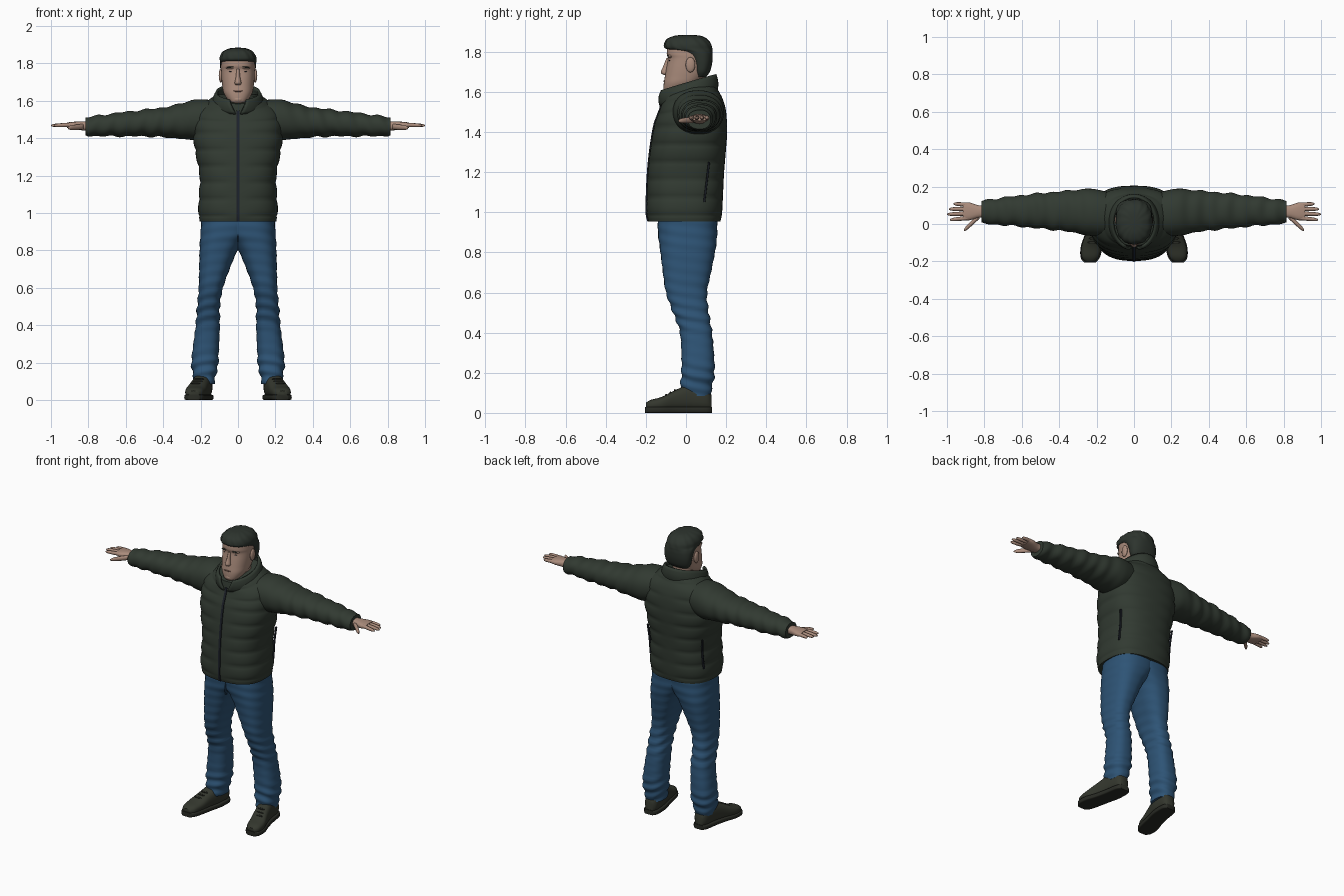
import bpy, bmesh, math
from mathutils import Vector, Matrix

if "Cube" in bpy.data.objects:
    bpy.data.objects.remove(bpy.data.objects["Cube"], do_unlink=True)


def material(name, *rgb):
    mat = bpy.data.materials.new(name)
    mat.use_nodes = True
    mat.diffuse_color = (*rgb, 1)
    shader = mat.node_tree.nodes["Principled BSDF"]
    shader.inputs["Base Color"].default_value = (*rgb, 1)
    shader.inputs["Roughness"].default_value = .8
    return mat


jacket_green = material("jacket green", .031, .042, .031)
denim_blue = material("denim blue", .027, .088, .18)
skin = material("skin", .4, .26, .2)
lip = material("lip", .24, .13, .1)
hair_dark = material("hair dark", .026, .034, .027)
zip_navy = material("zip navy", .012, .015, .022)
shoe_leather = material("shoe leather", .034, .038, .027)
sole_rubber = material("sole rubber", .022, .024, .018)


def finish(bm, name, mat, mirror=False, sharp=50):
    bmesh.ops.recalc_face_normals(bm, faces=bm.faces)
    mesh = bpy.data.meshes.new(name)
    bm.to_mesh(mesh)
    bm.free()
    mesh.materials.append(mat)
    mesh.shade_smooth()
    mesh.set_sharp_from_angle(angle=math.radians(sharp))
    obj = bpy.data.objects.new(name, mesh)
    bpy.context.collection.objects.link(obj)
    if mirror:
        obj.modifiers.new("Mirror", "MIRROR").use_mirror_merge = False
    return obj


def smooth_path(rings, steps):
    """Catmull-Rom interpolation between key cross-sections."""
    out = []
    for i in range(len(rings) - 1):
        p, q, r, s = (rings[min(max(i + k, 0), len(rings) - 1)] for k in (-1, 0, 1, 2))
        for j in range(steps):
            u = j / steps
            out.append([b + .5 * u * (c - a + u * (2*a - 5*b + 4*c - d + u * (3*(b - c) + d - a)))
                        for a, b, c, d in zip(p, q, r, s)])
    return out + [list(rings[-1])]


def loft(name, axis, rings, mat, power=2.2, sides=32, steps=4, relief=None, bend=None, mirror=False):
    """Skin rounded sections (position, low a, high a, low b, high b) along an axis."""
    bm = bmesh.new()
    loops = []
    for t, a0, a1, b0, b1 in smooth_path(rings, steps):
        loop = []
        for k in range(sides):
            ang = math.tau * k / sides
            c, s = math.cos(ang), math.sin(ang)
            swell = relief(t, ang) if relief else 0
            a = (a0 + a1) / 2 + math.copysign(abs(c) ** (2 / power), c) * ((a1 - a0) / 2 + swell)
            b = (b0 + b1) / 2 + math.copysign(abs(s) ** (2 / power), s) * ((b1 - b0) / 2 + swell)
            co = Vector({"X": (t, a, b), "Y": (a, t, b), "Z": (a, b, t)}[axis])
            loop.append(bm.verts.new(bend(co) if bend else co))
        loops.append(loop)
    for low, high in zip(loops, loops[1:]):
        for k in range(sides):
            n = (k + 1) % sides
            bm.faces.new((low[k], low[n], high[n], high[k]))
    bm.faces.new(loops[0])
    bm.faces.new(loops[-1])
    return finish(bm, name, mat, mirror)


def blob(name, centre, size, mat, mirror=False, tilt=0):
    bm = bmesh.new()
    move = Matrix.Translation(centre) @ Matrix.Rotation(tilt, 4, "Y") @ Matrix.Diagonal((*size, 1))
    bmesh.ops.create_uvsphere(bm, u_segments=16, v_segments=10, radius=1, matrix=move)
    return finish(bm, name, mat, mirror)


# Jacket body: quilted rows, with the neckline dropping at the front
def quilting(t, ang):
    seam = abs(math.sin(math.pi * (t - .985) / .088)) ** .5
    return .008 * (seam - 1) * min(1, abs(math.cos(ang)) * 3)


def drop_neckline(co):
    co.z += .35 * min(0, co.y - .03) * min(max((co.z - 1.45) / .15, 0), 1)
    return co


body = [(.955, .205, -.188, .172), (1, .214, -.197, .18), (1.1, .21, -.195, .185), (1.2, .207, -.19, .19),
        (1.3, .225, -.18, .198), (1.4, .24, -.165, .205), (1.5, .236, -.143, .2), (1.56, .215, -.128, .185),
        (1.6, .17, -.122, .165), (1.635, .11, -.115, .145)]
loft("jacket_body", "Z", [(z, -w, w, f, b) for z, w, f, b in body], jacket_green,
     2.6, 64, 8, quilting, drop_neckline)
loft("front_zip", "Z", [(z, -.008, .008, f - .005, f + .01) for z, w, f, b in body[:-1]], zip_navy,
     5, 8, 4, None, drop_neckline)
loft("pocket_zip", "Z", [(1.05, .187, .202, .086, .096), (1.15, .186, .2, .098, .108),
                         (1.25, .194, .206, .11, .12)], zip_navy, 3, 8, mirror=True)

# Stand collar, open at the front
bm = bmesh.new()
columns, rows = 40, 5
grid = []
for i in range(columns + 1):
    u = 2 * i / columns - 1
    column = []
    for j in range(rows + 1):
        v = j / rows
        ang = u * math.radians(175 - 18 * v)
        bulge = .008 * math.sin(math.pi * v)
        x = math.sin(ang) * (.132 - .02 * v + bulge)
        y = .012 - .005 * v + math.cos(ang) * (.137 + bulge)
        low, high = 1.565 + .035 * math.cos(ang), 1.645 + .042 * math.cos(ang)
        column.append(bm.verts.new((x, y, low + (high - low) * v)))
    grid.append(column)
for left, right in zip(grid, grid[1:]):
    for j in range(rows):
        bm.faces.new((left[j], right[j], right[j + 1], left[j + 1]))
collar = finish(bm, "collar", jacket_green)
thick = collar.modifiers.new("Solidify", "SOLIDIFY")
thick.thickness, thick.offset = .014, 0


# Sleeves with slanting folds
def sleeve_folds(t, ang):
    fold = math.sin(t * 75 + 2 * math.sin(ang)) + .6 * math.sin(t * 43 - 2 * math.cos(ang))
    return .0035 * fold * min(1, max(0, (t - .2) * 5))


loft("sleeve", "X", [(.1, -.06, .16, 1.42, 1.6), (.22, -.065, .188, 1.39, 1.608), (.3, -.05, .183, 1.397, 1.587),
                     (.4, -.035, .174, 1.405, 1.565), (.5, -.025, .165, 1.41, 1.553),
                     (.65, -.01, .148, 1.41, 1.535), (.78, 0, .13, 1.412, 1.517), (.815, .004, .124, 1.416, 1.51)],
     jacket_green, 2.2, 40, 9, sleeve_folds, mirror=True)

# Hands
loft("palm", "X", [(.78, .035, .1, 1.44, 1.488), (.83, .033, .1, 1.442, 1.49), (.88, .02, .115, 1.45, 1.488),
                   (.915, .022, .115, 1.456, 1.484)], skin, 2.6, 20, mirror=True)


def finger(name, start, end, radius):
    rings = []
    for u, scale in ((0, 1), (.5, .95), (.85, .75), (1, .25)):
        x, y, z = Vector(start).lerp(Vector(end), u)
        r = radius * scale
        rings.append((x, y - r, y + r, z - r, z + r))
    loft(name, "X", rings, skin, 2, 10, 3, mirror=True)


for label, base, tip, reach in (("index", .032, .022, .985), ("middle", .056, .052, 1),
                                ("ring", .08, .08, .99), ("little", .103, .108, .965)):
    finger(label + "_finger", (.89, base, 1.472), (reach, tip, 1.468), .0115)
finger("thumb", (.825, .045, 1.462), (.91, -.035, 1.455), .0155)


# Jeans: two legs overlapping at the hips, creased at knees and hems
def denim_creases(t, ang):
    amount = .0015 + .0035 * (math.exp(-((t - .48) / .1) ** 2) + math.exp(-((t - .17) / .07) ** 2))
    return amount * math.sin(t * 105 + 2.5 * math.sin(ang + .6))


loft("jeans_leg", "Z", [(.98, -.1, .195, -.14, .155), (.9, -.075, .2, -.14, .156), (.82, -.008, .205, -.13, .148),
                        (.7, .045, .208, -.115, .125), (.6, .08, .21, -.1, .105), (.5, .098, .218, -.065, .113),
                        (.4, .097, .226, -.03, .13), (.25, .103, .245, -.022, .142),
                        (.18, .108, .248, -.024, .14), (.12, .122, .238, -.028, .128), (.085, .125, .236, -.024, .124)],
     denim_blue, 2.5, 40, 7, denim_creases, mirror=True)
loft("jeans_fly", "Z", [(z, -.004, .004, -.142 + d, -.128 + d) for z, d in ((.95, .003), (.9, .002), (.84, .01))],
     denim_blue, 4, 8, mirror=False)

# Shoes with toes turned outward
shoe = [(.127, .182, .026, .09), (.1, .182, .044, .125), (.02, .19, .05, .14), (-.05, .207, .05, .115),
        (-.12, .226, .054, .08), (-.175, .234, .046, .065), (-.2, .236, .026, .05)]
loft("shoe_upper", "Y", [(y, x - w, x + w, .012, top) for y, x, w, top in shoe],
     shoe_leather, 2.6, 28, 5, mirror=True)
loft("shoe_sole", "Y", [(y * 1.025, x - w - .005, x + w + .005, 0, .03) for y, x, w, top in shoe],
     sole_rubber, 6, 24, 5, mirror=True)
for step in range(3):
    blob("shoe_lace", (.207 + .009 * step, -.055 - .022 * step, .113 - .012 * step),
         (.026, .006, .005), sole_rubber, True)

# Head and neck
loft("neck", "Z", [(1.48, -.075, .075, -.065, .1), (1.58, -.068, .068, -.066, .09), (1.7, -.068, .068, -.05, .095)],
     skin, 2)
head = [(1.585, .028, -.098, -.03), (1.6, .05, -.11, 0), (1.64, .076, -.111, .06), (1.68, .084, -.105, .095),
        (1.72, .088, -.098, .108), (1.765, .09, -.09, .115), (1.79, .09, -.096, .118), (1.83, .085, -.088, .112),
        (1.865, .055, -.05, .08)]
loft("head", "Z", [(z, -w, w, f, b) for z, w, f, b in head], skin, 2.3, 40, 5)
loft("nose", "Z", [(1.685, -.014, .014, -.112, -.08), (1.697, -.018, .018, -.126, -.08),
                   (1.73, -.011, .011, -.113, -.075), (1.77, -.009, .009, -.097, -.07)], skin, 2, 14)
blob("brow_ridge", (.034, -.078, 1.778), (.03, .014, .009), skin, True, .08)
blob("eyebrow", (.036, -.086, 1.78), (.024, .0075, .0045), hair_dark, True, .1)
blob("eye", (.034, -.081, 1.757), (.014, .005, .0035), zip_navy, True)
blob("mouth", (0, -.108, 1.652), (.026, .005, .0045), lip)
blob("chin", (0, -.095, 1.608), (.03, .019, .018), skin)
blob("ear", (.092, .022, 1.735), (.011, .024, .038), skin, True)


# Short hair: nape, sides and swept fringe
def strands(t, ang):
    return .0025 * math.sin(13 * ang + 60 * t) * min(1, max(0, (t - 1.78) * 20))


hair = [(1.675, .066, .045, .1), (1.7, .084, .035, .119), (1.74, .092, .028, .13), (1.778, .095, .004, .133),
        (1.8, .096, -.035, .132), (1.815, .097, -.1, .131), (1.84, .094, -.107, .124), (1.865, .077, -.092, .103),
        (1.88, .045, -.055, .07), (1.884, .012, -.015, .025)]
loft("hair", "Z", [(z, -w, w, f, b) for z, w, f, b in hair], hair_dark, 2.3, 52, 5, strands)
